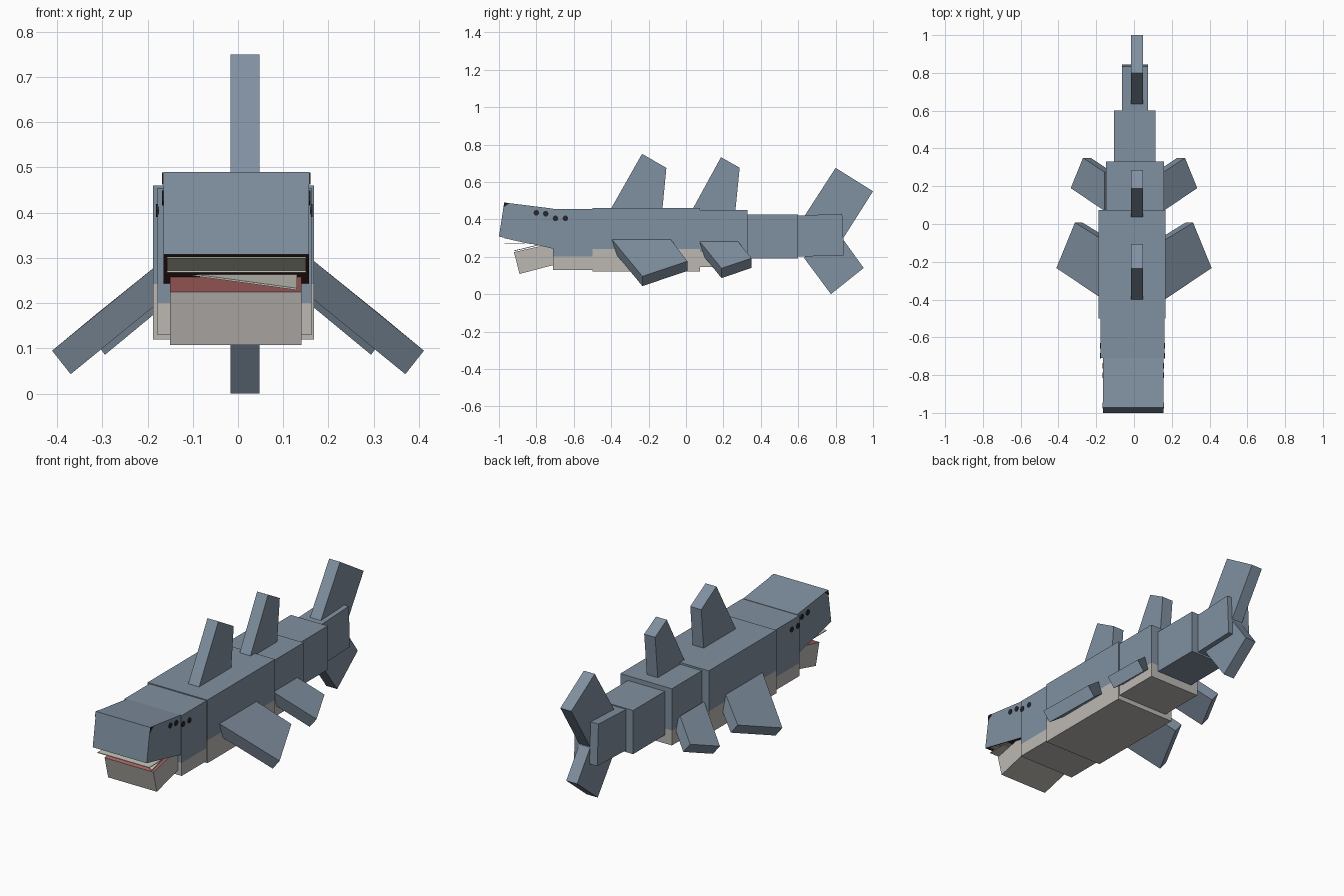
import bpy, bmesh, math
from mathutils import Vector, Matrix

if "Cube" in bpy.data.objects:
    bpy.data.objects.remove(bpy.data.objects["Cube"])


def lin(c):
    c /= 255
    return c / 12.92 if c <= 0.04045 else ((c + 0.055) / 1.055) ** 2.4


def mat(name, r, g, b):
    m = bpy.data.materials.new(name)
    m.diffuse_color = (lin(r), lin(g), lin(b), 1)
    m.use_nodes = True
    m.node_tree.nodes["Principled BSDF"].inputs["Base Color"].default_value = m.diffuse_color
    return m


BLUE = mat("slate_blue", 128, 144, 160)
BELLY = mat("belly_grey", 188, 185, 180)
TOOTH = mat("tooth_white", 200, 200, 188)
RED = mat("mouth_red", 172, 98, 98)
DARK = mat("gum_dark_red", 78, 40, 40)
BLACK = mat("spot_black", 38, 38, 44)


def finish(name, bm, mats):
    bmesh.ops.recalc_face_normals(bm, faces=bm.faces)
    me = bpy.data.meshes.new(name)
    bm.to_mesh(me)
    bm.free()
    for m in mats:
        me.materials.append(m)
    ob = bpy.data.objects.new(name, me)
    bpy.context.collection.objects.link(ob)
    return ob


def slab(name, loop, offset, mats, rule=None, cut_z=None):
    """Solid made by sweeping a flat loop of points along an offset."""
    bm = bmesh.new()
    off = Vector(offset)
    a = [bm.verts.new(p) for p in loop]
    b = [bm.verts.new(Vector(p) + off) for p in loop]
    n = len(a)
    bm.faces.new(a)
    bm.faces.new(b[::-1])
    for i in range(n):
        j = (i + 1) % n
        bm.faces.new((a[j], a[i], b[i], b[j]))
    bmesh.ops.recalc_face_normals(bm, faces=bm.faces)
    if cut_z is not None:
        bmesh.ops.bisect_plane(bm, geom=bm.verts[:] + bm.edges[:] + bm.faces[:],
                               plane_co=(0, 0, cut_z), plane_no=(0, 0, 1))
        rule = lambda f: f.calc_center_median().z < cut_z
    if rule:
        for f in bm.faces:
            f.material_index = int(rule(f))
    return finish(name, bm, mats)


def side(name, yz, x0, x1, mats, rule=None, cut_z=None):
    """Side profile extruded across x."""
    return slab(name, [(x0, y, z) for y, z in yz], (x1 - x0, 0, 0), mats, rule, cut_z)


def rect(y0, y1, z0, z1):
    return [(y0, z0), (y1, z0), (y1, z1), (y0, z1)]


# Body blocks, with a pale belly below the cut height
side("neck", rect(-0.71, -0.5, 0.13, 0.455), -0.178, 0.162, [BLUE, BELLY], cut_z=0.2)
side("main_body", rect(-0.5, 0.075, 0.12, 0.46), -0.188, 0.168, [BLUE, BELLY], cut_z=0.242)
side("rear_body", rect(0.075, 0.33, 0.145, 0.45), -0.147, 0.16, [BLUE, BELLY], cut_z=0.225)
side("tail_base", rect(0.33, 0.6, 0.19, 0.425), -0.105, 0.115, [BLUE])
side("tail_stem", [(0.6, 0.2), (0.845, 0.208), (0.835, 0.43), (0.6, 0.42)],
     -0.063, 0.075, [BLUE])

# Head: raised snout with dark underside, open jaw with red top
side("snout", [(-1.0, 0.308), (-0.71, 0.243), (-0.71, 0.457), (-0.972, 0.49)],
     -0.165, 0.157, [BLUE, DARK], rule=lambda f: f.normal.z < -0.5)
side("lower_jaw", [(-0.92, 0.225), (-0.89, 0.108), (-0.71, 0.155), (-0.71, 0.272)],
     -0.15, 0.14, [BELLY, RED], rule=lambda f: f.normal.z > 0.5)

# Teeth: thin plates under the snout and on the jaw
side("upper_gum_teeth", [(-0.972, 0.302), (-0.83, 0.270), (-0.83, 0.267), (-0.972, 0.299)],
     -0.157, 0.15, [TOOTH])
side("upper_teeth", rect(-0.97, -0.86, 0.268, 0.272), -0.157, 0.15, [TOOTH])
slab("lower_teeth", [(-0.14, -0.77, 0.266), (0.13, -0.77, 0.266), (0.13, -0.92, 0.229)],
     (0, 0, 0.004), [TOOTH])

# Dark spots and eye corners on both sides of the head
for label, face_x, s in (("right", (0.157, 0.162), 1), ("left", (-0.165, -0.178), -1)):
    for i, (y, z) in enumerate(((-0.8, 0.435), (-0.75, 0.43), (-0.698, 0.405), (-0.645, 0.405))):
        bm = bmesh.new()
        x = face_x[0] if y < -0.72 else face_x[1]
        bmesh.ops.create_cone(bm, cap_ends=True, segments=10, radius1=0.015, radius2=0.015,
                              depth=0.006,
                              matrix=Matrix.Translation((x, y, z)) @ Matrix.Rotation(math.pi / 2, 4, 'Y'))
        finish(f"{label}_spot_{i + 1}", bm, [BLACK])
    side(f"{label}_eye", [(-0.972, 0.489), (-0.976, 0.462), (-0.945, 0.486)],
         face_x[0], face_x[0] + s * 0.003, [BLACK])

# Upright fins and tail blades
FINS = {
    "front_dorsal_fin": [(-0.402, 0.455), (-0.235, 0.75), (-0.105, 0.675), (-0.126, 0.455)],
    "rear_dorsal_fin": [(0.03, 0.445), (0.187, 0.732), (0.287, 0.676), (0.264, 0.445)],
    "upper_tail_blade": [(0.635, 0.42), (0.8, 0.675), (1.0, 0.55), (0.835, 0.29)],
    "lower_tail_blade": [(0.63, 0.195), (0.775, 0.0), (0.95, 0.14), (0.82, 0.32)],
}
for name, yz in FINS.items():
    side(name, yz, -0.017, 0.048, [BLUE])

# Paired side fins, sloping down and outward
PAIRED = {
    "pectoral_fin": [(0.163, -0.4, 0.297), (0.163, -0.085, 0.297),
                     (0.313, 0.007, 0.176), (0.411, -0.233, 0.095)],
    "pelvic_fin": [(0.157, 0.07, 0.285), (0.157, 0.275, 0.285),
                   (0.27, 0.35, 0.192), (0.335, 0.19, 0.138)],
}
for name, loop in PAIRED.items():
    for label, s in (("right", 1), ("left", -1)):
        slab(f"{label}_{name}", [(s * x, y, z) for x, y, z in loop],
             (-0.041 * s, 0, -0.052), [BLUE])
